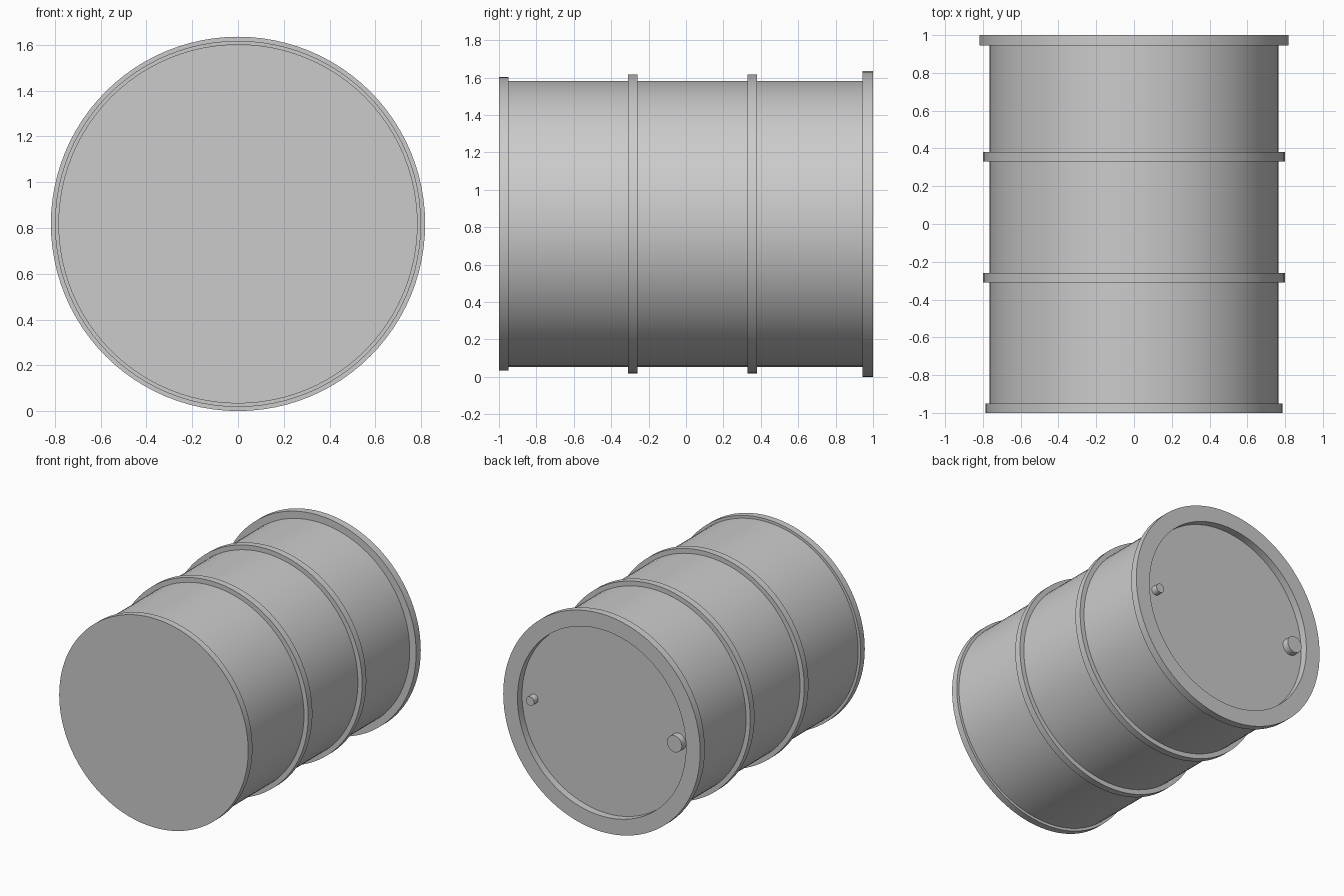
import bpy, bmesh, math
from mathutils import Matrix, Vector

SEGMENTS = 96
AXIS_Z = 0.818      # height of the drum's axis
FLOOR_Y = 0.945     # recessed lid plane
BODY_R = 0.765

if "Cube" in bpy.data.objects:
    bpy.data.objects.remove(bpy.data.objects["Cube"], do_unlink=True)

grey = bpy.data.materials.new("light grey metal")
grey.use_nodes = True
grey.diffuse_color = (0.6, 0.6, 0.6, 1)
grey.node_tree.nodes["Principled BSDF"].inputs["Base Color"].default_value = (0.6, 0.6, 0.6, 1)


def lathe(name, profile, x=0.0, closed=False, segments=SEGMENTS):
    """Spin a profile of (radius, y) points around the drum's long axis."""
    bm = bmesh.new()
    verts = [bm.verts.new((r, y, 0)) for r, y in profile]
    edges = [bm.edges.new(pair) for pair in zip(verts, verts[1:])]
    if closed:
        edges.append(bm.edges.new((verts[-1], verts[0])))
    bmesh.ops.spin(bm, geom=verts + edges, cent=(0, 0, 0), axis=(0, 1, 0),
                   angle=math.tau, steps=segments, use_duplicate=False)
    bmesh.ops.remove_doubles(bm, verts=bm.verts, dist=1e-5)
    bmesh.ops.recalc_face_normals(bm, faces=bm.faces)
    bmesh.ops.transform(bm, matrix=Matrix.Translation(Vector((x, 0, AXIS_Z))), verts=bm.verts)
    mesh = bpy.data.meshes.new(name)
    bm.to_mesh(mesh)
    bm.free()
    mesh.materials.append(grey)
    obj = bpy.data.objects.new(name, mesh)
    bpy.context.collection.objects.link(obj)
    bpy.ops.object.select_all(action='DESELECT')
    obj.select_set(True)
    bpy.context.view_layer.objects.active = obj
    bpy.ops.object.shade_smooth_by_angle(angle=math.radians(35))
    return obj


def solid(name, radius, y0, y1, x=0.0, segments=SEGMENTS):
    return lathe(name, [(0, y0), (radius, y0), (radius, y1), (0, y1)], x, segments=segments)


def ring(name, inner, outer, y0, y1):
    return lathe(name, [(inner, y0), (outer, y0), (outer, y1), (inner, y1)], closed=True)


# Drum body with its recessed back lid
solid("drum_body", BODY_R, -0.98, FLOOR_Y)

# Flat front cap and raised back rim
solid("front_cap", 0.785, -1.0, -0.95)
ring("back_rim", 0.70, 0.818, FLOOR_Y, 1.0)

# Rolling hoops
ring("front_hoop", BODY_R - 0.01, 0.80, -0.31, -0.26)
ring("back_hoop", BODY_R - 0.01, 0.80, 0.33, 0.38)

# Filler plugs on the lid
solid("large_plug", 0.062, FLOOR_Y - 0.01, 0.995, x=-0.6, segments=32)
solid("small_plug", 0.034, FLOOR_Y - 0.01, 0.995, x=0.6, segments=32)
